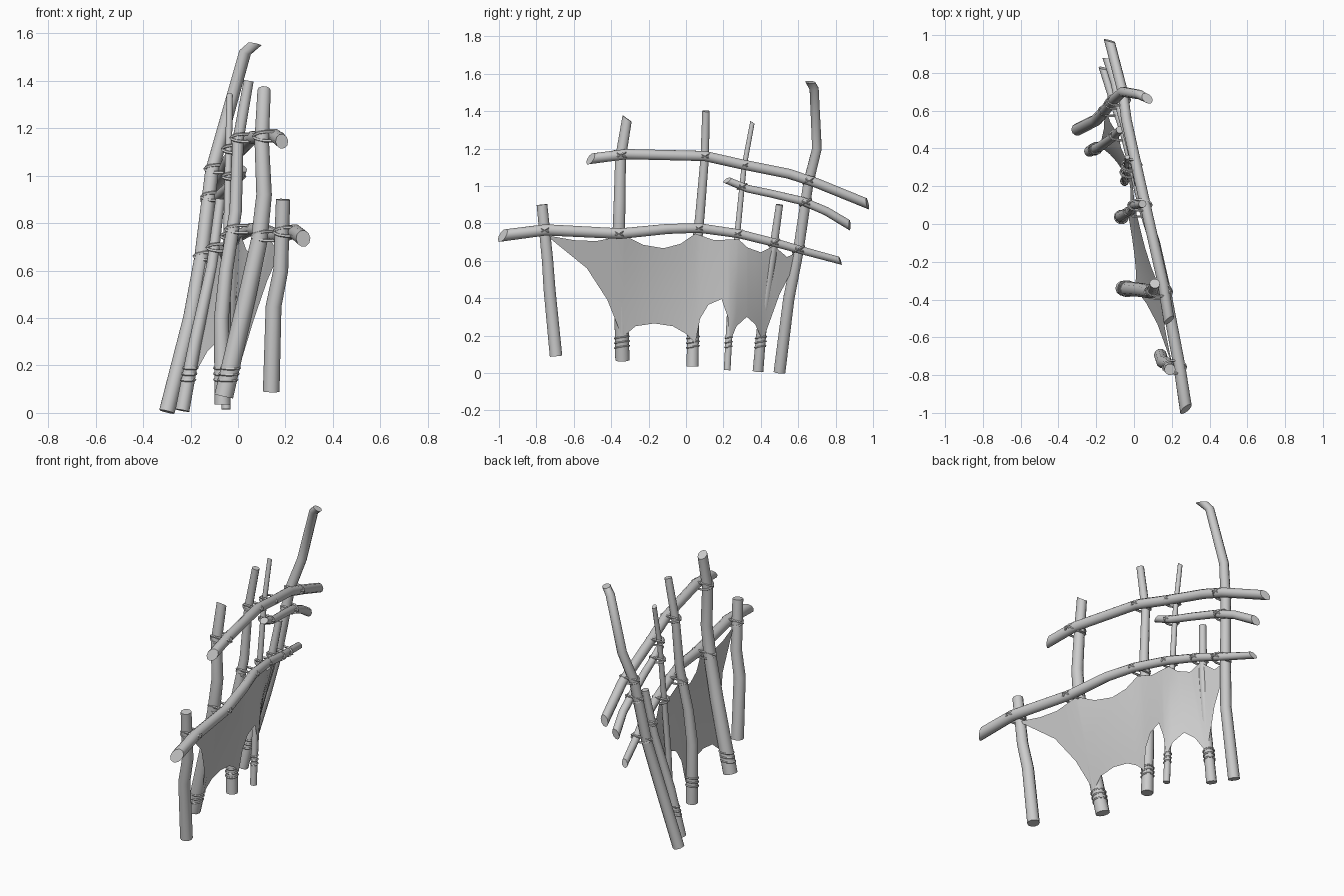
import bpy, bmesh, math
from mathutils import Vector, Matrix

cube = bpy.data.objects.get("Cube")
if cube:
    bpy.data.objects.remove(cube)


def material(name, colour):
    m = bpy.data.materials.new(name)
    m.use_nodes = True
    m.diffuse_color = colour
    m.node_tree.nodes["Principled BSDF"].inputs["Base Color"].default_value = colour
    return m


grey = material("weathered grey", (0.6, 0.6, 0.6, 1))


def finish(name, bm, angle=40):
    bmesh.ops.recalc_face_normals(bm, faces=bm.faces)
    mesh = bpy.data.meshes.new(name)
    bm.to_mesh(mesh)
    bm.free()
    mesh.materials.append(grey)
    ob = bpy.data.objects.new(name, mesh)
    bpy.context.collection.objects.link(ob)
    bpy.ops.object.select_all(action='DESELECT')
    ob.select_set(True)
    bpy.context.view_layer.objects.active = ob
    bpy.ops.object.shade_smooth_by_angle(angle=math.radians(angle))
    return ob


def stick(name, path, r0, r1, cut0=(0, 0, 0), cut1=(0, 0, 0), sides=10):
    """Tapered branch along a path; cut0 and cut1 slant the two ends."""
    bm = bmesh.new()
    pts = [Vector(p) for p in path]
    last = len(pts) - 1
    rings = []
    for i, p in enumerate(pts):
        t = (pts[min(i + 1, last)] - pts[max(i - 1, 0)]).normalized()
        ref = Vector((1, 0, 0))
        u = (ref - t * ref.dot(t)).normalized()
        v = t.cross(u)
        r = r0 + (r1 - r0) * i / last
        cut = Vector(cut0 if i == 0 else cut1 if i == last else (0, 0, 0))
        ring = []
        for k in range(sides):
            a = math.tau * k / sides
            off = (u * math.cos(a) + v * math.sin(a)) * r
            ring.append(bm.verts.new(p + off + t * off.dot(cut)))
        rings.append(ring)
    for a, b in zip(rings, rings[1:]):
        for k in range(sides):
            j = (k + 1) % sides
            bm.faces.new((a[k], a[j], b[j], b[k]))
    bm.faces.new(rings[0])
    bm.faces.new(rings[-1])
    return finish(name, bm)


def lerp(table, x):
    """Piecewise linear lookup that extrapolates past the ends."""
    i = 0
    while i < len(table) - 2 and x > table[i + 1][0]:
        i += 1
    (a, p), (b, q) = table[i], table[i + 1]
    return p + (q - p) * (x - a) / (b - a)


def along(path, axis, value):
    rows = sorted(path, key=lambda p: p[axis])
    return Vector([lerp([(p[axis], p[c]) for p in rows], value) for c in range(3)])


def loop(name, centre, half_x, half_w, tilt, thick=0.007):
    """Oval rope loop lying across x, tilted about x."""
    bm = bmesh.new()
    n, m = 14, 5
    rot = Matrix.Rotation(tilt, 3, 'X')
    grid = []
    for i in range(n):
        a = math.tau * i / n
        d = Vector((math.cos(a), math.sin(a), 0))
        base = Vector((d.x * half_x, d.y * half_w, 0))
        grid.append([bm.verts.new(centre + rot @ (
            base + d * thick * math.cos(math.tau * k / m)
            + Vector((0, 0, thick * math.sin(math.tau * k / m))))) for k in range(m)])
    for i in range(n):
        for k in range(m):
            a, b, j = grid[i], grid[(i + 1) % n], (k + 1) % m
            bm.faces.new((a[k], b[k], b[j], a[j]))
    finish(name, bm, 60)


# Upright posts, bottom to top: path, bottom radius, top radius, top cut
posts = [
    ([(.14, -.695, .09), (.15, -.73, .45), (.18, -.74, .6), (.19, -.77, .9)],
     .035, .03, (0, 0, 0)),
    ([(-.06, -.34, .07), (.04, -.35, .5), (.09, -.36, .73), (.11, -.355, .92),
      (.1, -.35, 1.15), (.11, -.315, 1.36)], .04, .028, (0, -.5, 0)),
    ([(-.065, .035, .035), (-.07, .04, .4), (-.05, .05, .6), (-.01, .075, .85),
      (0, .1, 1.15), (.045, .107, 1.4)], .034, .021, (0, 0, 0)),
    ([(-.05, .22, .015), (-.05, .24, .4), (-.045, .28, .8), (-.04, .31, 1.1),
      (-.035, .355, 1.34)], .019, .013, (0, -.5, 0)),
    ([(-.235, .385, .01), (-.18, .41, .3), (-.11, .46, .62), (-.075, .5, .9)],
     .03, .02, (0, 0, 0)),
    ([(-.3, .5, .005), (-.2, .55, .4), (-.155, .6, .65), (-.11, .655, 1.02),
      (-.06, .7, 1.2), (.03, .685, 1.52), (.07, .665, 1.555)],
     .033, .024, (1.2, -1, 0)),
]
for i, (path, r0, r1, cut) in enumerate(posts):
    stick(f"post_{i + 1}", path, r0, r1, (0, 0, 0), cut)

# Cross rails, front to back
rails = {
    "lower_rail": ([(.275, -.98, .735), (.24, -.75, .765), (.165, -.35, .745),
                    (.11, -.1, .77), (.055, .07, .775), (0, .28, .745),
                    (-.055, .5, .69), (-.105, .64, .65), (-.165, .825, .6)], .033, .02),
    "middle_rail": ([(.02, .22, 1.03), (0, .33, .985), (-.03, .45, .96),
                     (-.075, .62, .92), (-.1, .75, .865), (-.14, .875, .79)], .02, .025),
    "upper_rail": ([(.185, -.51, 1.145), (.155, -.32, 1.17), (.06, .1, 1.16),
                    (.015, .3, 1.115), (-.04, .55, 1.065), (-.06, .7, 1.015),
                    (-.13, .97, .905)], .029, .027),
}
for name, (path, r0, r1) in rails.items():
    stick(name, path, r0, r1, (.5, 0, .6), (-.6, 0, -.7))

# Crossed rope lashings where rails meet posts
ties = {"lower_rail": range(6), "middle_rail": (3, 5), "upper_rail": (1, 2, 3, 5)}
for name, members in ties.items():
    rail, ra, rb = rails[name]
    for i in members:
        post, pa, pb = posts[i][:3]
        z = 0.8
        for _ in range(8):
            on_post = along(post, 2, z)
            on_rail = along(rail, 1, on_post.y)
            z = on_rail.z
        pr, rr = (pa + pb) / 2, (ra + rb) / 2
        half = abs(on_rail.x - on_post.x) / 2 + (pr + rr) / 2
        for s in (-1, 1):
            loop(f"{name}_lashing_{i + 1}", (on_post + on_rail) / 2,
                 half + .004, max(pr, rr) * 1.2, s * .5)

# Rope rings holding the lower corners of the hide
for i in (1, 2, 3, 4):
    post, r = posts[i][:2]
    for z in (.14, .165, .19):
        c = along(post, 2, z)
        loop(f"corner_ring_{i + 1}", c, r, r, .15, .005)

# Stretched hide: scalloped upper and lower edges as heights along y
top = [(-.74, .735), (-.6, .71), (-.48, .705), (-.33, .735), (-.23, .685), (-.12, .667),
       (-.03, .69), (.05, .745), (.15, .71), (.28, .715), (.33, .67), (.4, .645),
       (.47, .68), (.54, .62), (.62, .655)]
bottom = [(-.74, .73), (-.53, .56), (-.42, .39), (-.34, .19), (-.27, .25), (-.17, .265),
          (-.07, .25), (0, .21), (.05, .16), (.075, .29), (.12, .365), (.19, .395),
          (.223, .3), (.237, .17), (.27, .25), (.325, .3), (.37, .26), (.41, .17),
          (.5, .42), (.62, .65)]
top_x = [(-.74, .2), (-.34, .135), (.06, .01), (.29, -.015), (.47, -.07), (.62, -.13)]
low_x = [(-.74, .06), (-.34, 0), (.05, -.03), (.235, -.03), (.41, -.18), (.62, -.28)]
bm = bmesh.new()
rows = 6
columns = []
for y in sorted({p[0] for p in top + bottom}):
    hi, lo = lerp(top, y), lerp(bottom, y)
    col = []
    for k in range(rows + 1):
        z = lo + (hi - lo) * k / rows
        x = lerp([(.17, lerp(low_x, y)), (.73, lerp(top_x, y))], z)
        col.append(bm.verts.new((x, y, z)))
    columns.append(col)
for a, b in zip(columns, columns[1:]):
    for k in range(rows):
        bm.faces.new((a[k], b[k], b[k + 1], a[k + 1]))
finish("stretched_hide", bm, 60)
